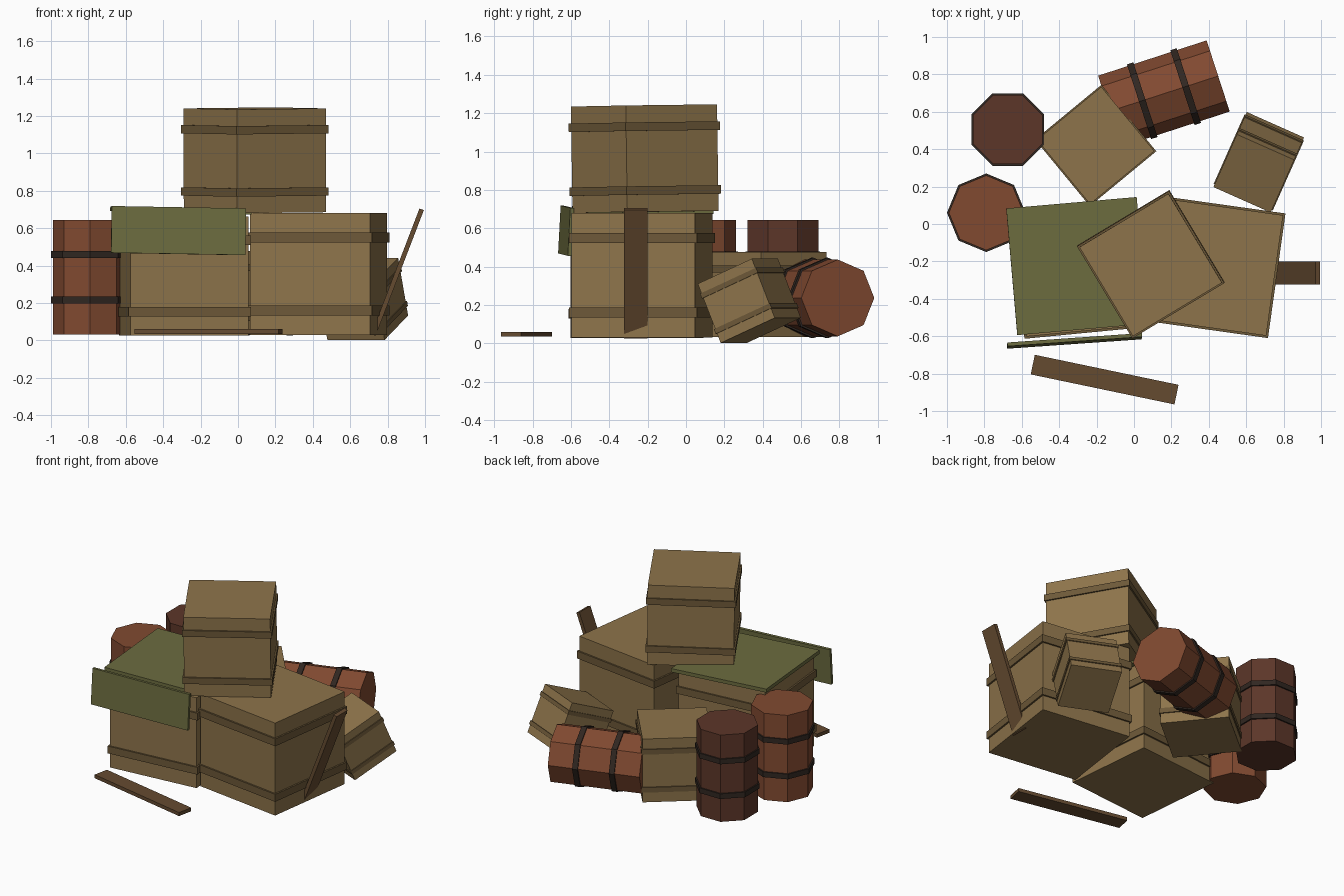
import bpy, bmesh
from math import radians
from mathutils import Matrix, Euler, Vector

if "Cube" in bpy.data.objects:
    bpy.data.objects.remove(bpy.data.objects["Cube"])


def mat(name, r, g, b):
    m = bpy.data.materials.new(name)
    m.diffuse_color = (r, g, b, 1)
    m.use_nodes = True
    m.node_tree.nodes["Principled BSDF"].inputs["Base Color"].default_value = m.diffuse_color
    return m


WOOD = mat("crate_wood", .27, .175, .07)
BAND = mat("crate_band", .155, .10, .04)
RED = mat("barrel_red", .22, .068, .03)
DARK = mat("barrel_dark", .107, .037, .022)
HOOP = mat("hoop_iron", .03, .02, .015)
TARP = mat("tarp_cloth", .15, .15, .05)
PLANK = mat("plank_wood", .13, .07, .03)


def finish(bm, name, loc, rot, mats):
    me = bpy.data.meshes.new(name)
    bm.to_mesh(me)
    bm.free()
    for m in mats:
        me.materials.append(m)
    ob = bpy.data.objects.new(name, me)
    ob.location = loc
    ob.rotation_euler = Euler([radians(a) for a in rot])
    bpy.context.collection.objects.link(ob)
    return ob


def paint(verts, index):
    for f in {f for v in verts for f in v.link_faces}:
        f.material_index = index


def add_box(bm, size, z=0, index=0):
    m = Matrix.Translation((0, 0, z)) @ Matrix.Diagonal((*size, 1))
    paint(bmesh.ops.create_cube(bm, size=1, matrix=m)["verts"], index)


def add_drum(bm, r, h, z=0, index=0):
    g = bmesh.ops.create_cone(bm, cap_ends=True, segments=8, radius1=r, radius2=r,
                              depth=h, matrix=Matrix.Translation((0, 0, z)))
    paint(g["verts"], index)


def slab(name, size, loc, rot, material):
    bm = bmesh.new()
    add_box(bm, size)
    finish(bm, name, loc, rot, [material])


def crate(name, s, loc, rot):
    bm = bmesh.new()
    add_box(bm, (s, s, s))
    for k in (-.3, .3):
        add_box(bm, (s * 1.035, s * 1.035, s * .08), k * s, 1)
    finish(bm, name, loc, rot, [WOOD, BAND])


def barrel(name, loc, rot, material):
    bm = bmesh.new()
    add_drum(bm, .2, .61)
    for z in (-.122, .122):
        add_drum(bm, .21, .036, z, 1)
    finish(bm, name, loc, rot, [material, HOOP])


# crates
crate("crate_right", .65, (.43, -.23, .355), (0, 0, -8))
crate("crate_left", .635, (-.29, -.255, .345), (0, 0, 5.5))
crate("crate_top", .555, (.09, -.215, .963), (.6, -.6, 31))
crate("crate_back", .445, (-.205, .42, .255), (0, 0, 39.5))
crate("crate_tipped", .335, (.667, .33, .222), (23, 0, -24))

# barrels
barrel("barrel_left", (-.79, .06, .338), (0, 0, 0), RED)
barrel("barrel_rear_left", (-.675, .505, .338), (0, 0, 22.5), DARK)
barrel("barrel_lying", (.16, .697, .237), (0, 90, 18), RED)

# tarp over the left crate, with front flap
slab("tarp_sheet", (.70, .68, .025), (-.305, -.225, .695), (0, 1.5, 5), TARP)
slab("tarp_flap", (.72, .02, .25), (-.318, -.625, .587), (-3, 1, 4), TARP)

# loose planks
slab("plank_ground", (.785, .107, .025), (-.157, -.832, .048), (0, 0, -11.8), PLANK)
slab("plank_leaning", (.025, .122, .72), (.853, -.262, .365), (0, 21, 0), PLANK)
